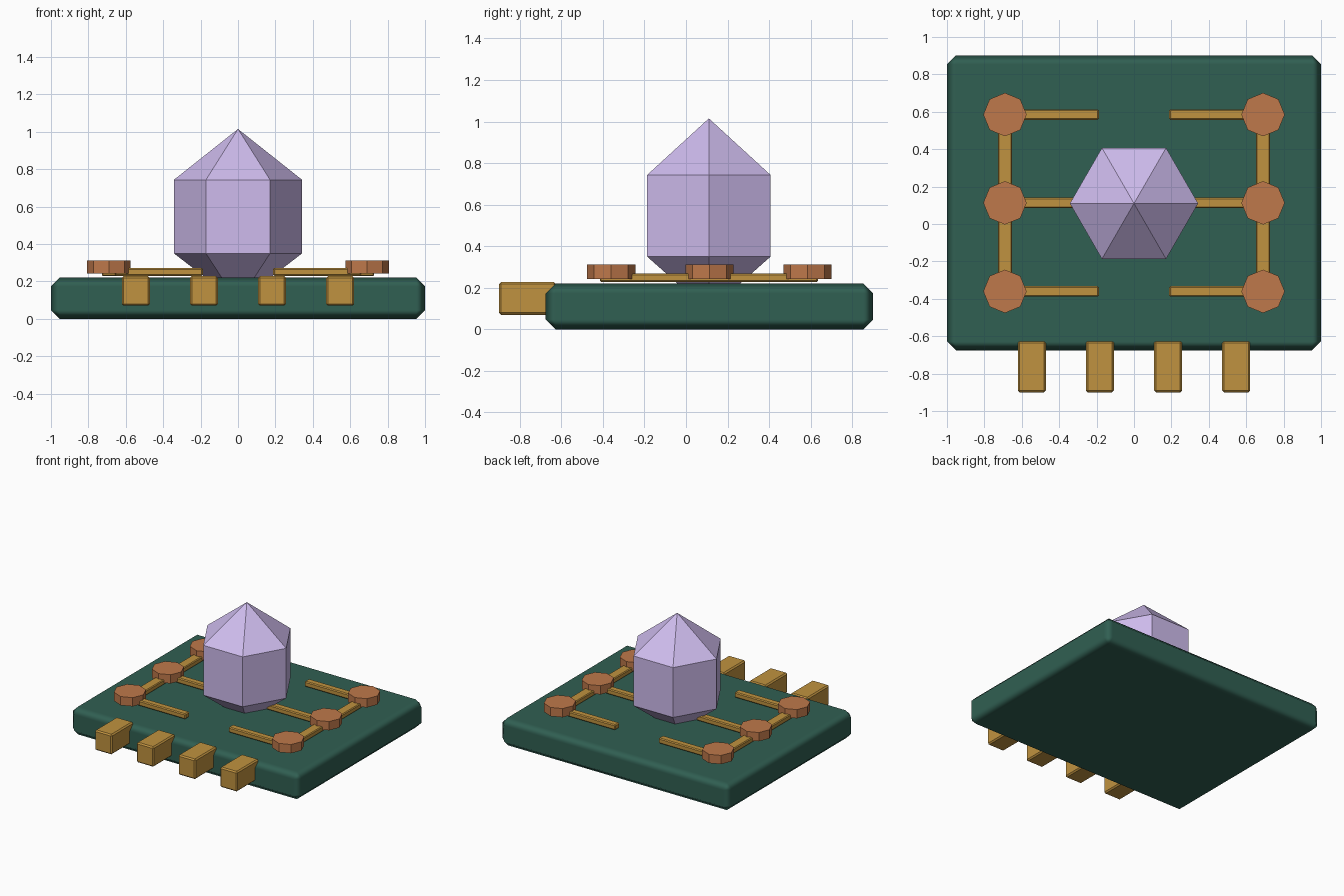
import bpy, math

if "Cube" in bpy.data.objects:
    bpy.data.objects.remove(bpy.data.objects["Cube"])

def material(name, rgb):
    m = bpy.data.materials.new(name)
    m.diffuse_color = (*rgb, 1)
    m.use_nodes = True
    m.node_tree.nodes["Principled BSDF"].inputs["Base Color"].default_value = m.diffuse_color
    return m

GREEN = material("board_green", (0.03, 0.115, 0.085))
GOLD = material("gold", (0.53, 0.29, 0.05))
COPPER = material("copper", (0.52, 0.19, 0.07))
LILAC = material("crystal_lilac", (0.62, 0.5, 0.85))

def mesh_object(name, verts, faces, mat):
    me = bpy.data.meshes.new(name)
    me.from_pydata(verts, [], faces)
    me.materials.append(mat)
    ob = bpy.data.objects.new(name, me)
    bpy.context.collection.objects.link(ob)
    return ob

def box(name, x, y, z, mat, bevel, smooth=False):
    """Bevelled box from (min, max) ranges."""
    bpy.ops.mesh.primitive_cube_add(size=1, location=(sum(x) / 2, sum(y) / 2, sum(z) / 2))
    ob = bpy.context.object
    ob.name = name
    ob.scale = (x[1] - x[0], y[1] - y[0], z[1] - z[0])
    bpy.ops.object.transform_apply(location=False, rotation=False, scale=True)
    ob.data.materials.append(mat)
    b = ob.modifiers.new("bevel", 'BEVEL')
    b.width, b.segments = bevel, 1
    if smooth:
        bpy.ops.object.shade_smooth()
        b.harden_normals = True
    return ob

def lathe(name, profile, sides, center, mat, apex=None):
    """Faceted stack of rings (radius, z), closed by a cap or an apex."""
    verts, faces = [], []
    for r, z in profile:
        for i in range(sides):
            a = 2 * math.pi * i / sides
            verts.append((center[0] + r * math.cos(a), center[1] + r * math.sin(a), z))
    for k in range(len(profile) - 1):
        for i in range(sides):
            j = (i + 1) % sides
            faces.append((k * sides + i, k * sides + j, (k + 1) * sides + j, (k + 1) * sides + i))
    top = [(len(profile) - 1) * sides + i for i in range(sides)]
    faces.append(tuple(reversed(range(sides))))
    if apex is None:
        faces.append(tuple(top))
    else:
        verts.append((center[0], center[1], apex))
        for i in range(sides):
            faces.append((top[i], top[(i + 1) % sides], len(verts) - 1))
    return mesh_object(name, verts, faces, mat)

# Circuit board
box("board", (-1, 1), (-0.675, 0.9), (0, 0.22), GREEN, 0.047, smooth=True)

# Hexagonal crystal
lathe("crystal", [(0.167, 0.215), (0.343, 0.35), (0.343, 0.743)], 6, (0, 0.11), LILAC, apex=1.015)

# Traces and octagonal pads on both sides
for side, s in (("left", -1), ("right", 1)):
    def span(a, b):
        return tuple(sorted((s * a, s * b)))
    box(f"{side}_rail", span(0.652, 0.728), (-0.415, 0.635), (0.228, 0.268), GOLD, 0.006)
    for i, y in enumerate((0.585, 0.113, -0.36)):
        box(f"{side}_trace_{i + 1}", span(0.188, 0.70), (y - 0.028, y + 0.028),
            (0.23, 0.272), GOLD, 0.007)
        lathe(f"{side}_pad_{i + 1}", [(0.116, 0.242), (0.116, 0.311)], 8, (s * 0.69, y), COPPER)

# Edge contact pins
for i in range(4):
    x = -0.546 + 0.364 * i
    box(f"pin_{i + 1}", (x - 0.075, x + 0.075), (-0.9, -0.626), (0.07, 0.228), GOLD, 0.01)
